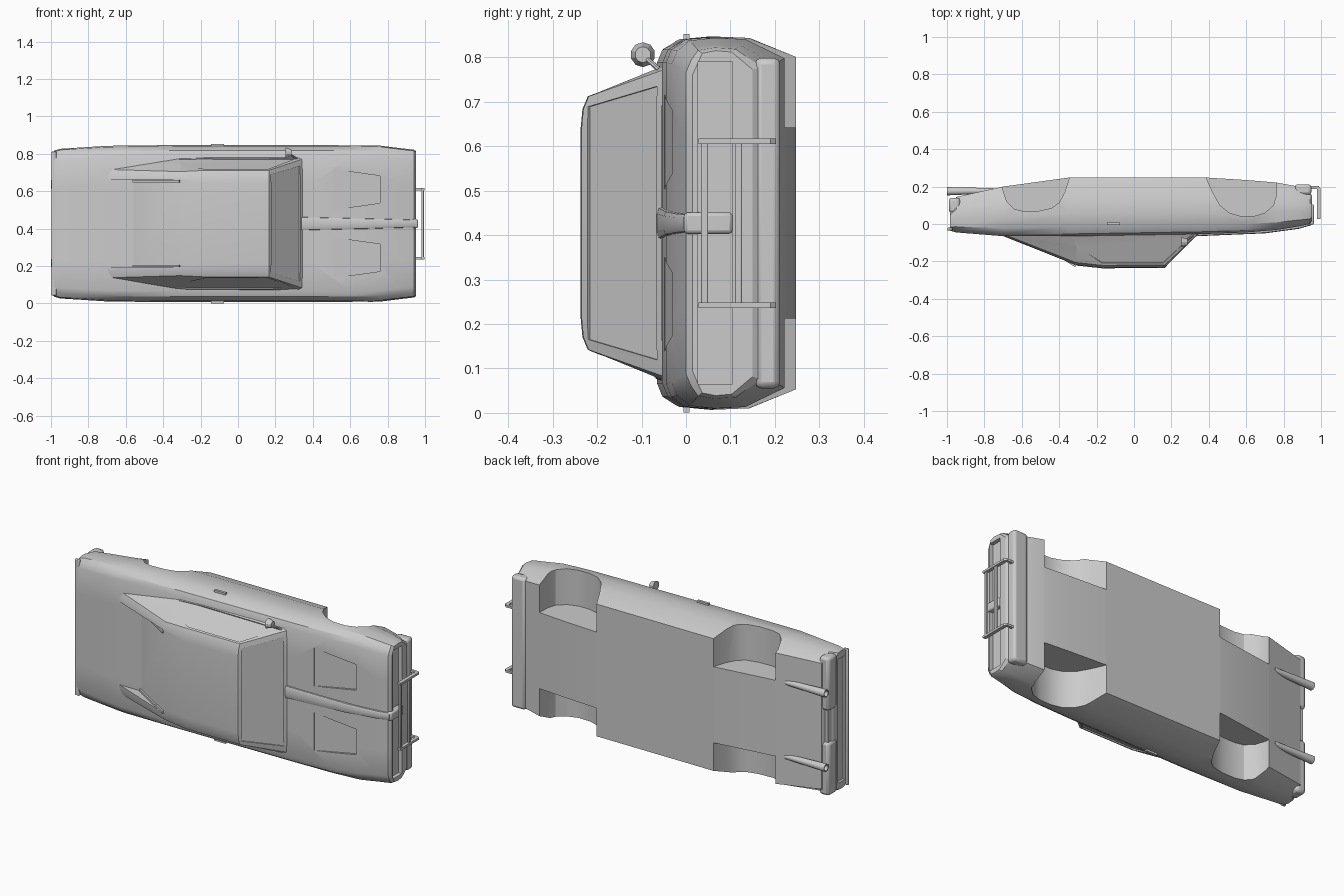
import bpy, bmesh, math
from mathutils import Vector

if "Cube" in bpy.data.objects:
    bpy.data.objects.remove(bpy.data.objects["Cube"])

ZC = 0.427  # centre plane across the width of the car (car lies on its side)


def finish(name, bm):
    bmesh.ops.recalc_face_normals(bm, faces=bm.faces)
    me = bpy.data.meshes.new(name)
    bm.to_mesh(me)
    bm.free()
    ob = bpy.data.objects.new(name, me)
    bpy.context.collection.objects.link(ob)
    return ob


def loft(name, sections):
    """Sections are (x, [(y, half width)...]) mirrored across the centre plane."""
    bm = bmesh.new()
    rings = []
    for x, half in sections:
        pts = [(y, ZC + w) for y, w in half] + [(y, ZC - w) for y, w in reversed(half)]
        rings.append([bm.verts.new((x, y, z)) for y, z in pts])
    n = len(rings[0])
    for a, b in zip(rings, rings[1:]):
        for i in range(n):
            j = (i + 1) % n
            bm.faces.new((a[i], a[j], b[j], b[i]))
    bm.faces.new(rings[0])
    bm.faces.new(rings[-1])
    return finish(name, bm)


def prism(name, pts, vec):
    """Extrude a polygon of 3D points along a vector."""
    bm = bmesh.new()
    a = [bm.verts.new(p) for p in pts]
    b = [bm.verts.new(Vector(p) + Vector(vec)) for p in pts]
    bm.faces.new(a)
    bm.faces.new(b)
    for i in range(len(a)):
        j = (i + 1) % len(a)
        bm.faces.new((a[i], a[j], b[j], b[i]))
    return finish(name, bm)


def recess(name, pts, depth):
    """Cutter for a shallow window: a slab straddling the outline's own plane."""
    p = [Vector(q) for q in pts]
    n = (p[1] - p[0]).cross(p[2] - p[0]).normalized()
    if n.dot(p[0] - Vector((-0.05, 0, ZC))) < 0:
        n = -n
    return prism(name, [q - n * depth for q in p], n * (depth + 0.04))


def box(name, lo, hi, bevel=0):
    ob = prism(name, [(lo[0], lo[1], lo[2]), (hi[0], lo[1], lo[2]),
                      (hi[0], hi[1], lo[2]), (lo[0], hi[1], lo[2])], (0, 0, hi[2] - lo[2]))
    if bevel:
        m = ob.modifiers.new("bevel", 'BEVEL')
        m.width, m.segments = bevel, 2
    return ob


def tube(name, a, b, r1, r2, sides=12):
    a, b = Vector(a), Vector(b)
    bm = bmesh.new()
    bmesh.ops.create_cone(bm, cap_ends=True, segments=sides, radius1=r1, radius2=r2, depth=(b - a).length)
    ob = finish(name, bm)
    ob.rotation_euler = (b - a).to_track_quat('Z', 'Y').to_euler()
    ob.location = (a + b) / 2
    return ob


def cut(ob, cutters):
    bpy.context.view_layer.objects.active = ob
    for c in cutters:
        m = ob.modifiers.new("cut", 'BOOLEAN')
        m.operation, m.solver, m.object = 'DIFFERENCE', 'EXACT', c
        bpy.ops.object.modifier_apply(modifier=m.name)
        bpy.data.objects.remove(c)


# Lower body: x, top y, bottom y, half width
stations = [(-0.985, -0.035, 0.09, 0.39), (-0.95, -0.045, 0.145, 0.40), (-0.70, -0.065, 0.20, 0.416),
            (-0.35, -0.065, 0.248, 0.42), (0.39, -0.053, 0.248, 0.42), (0.60, -0.045, 0.235, 0.42),
            (0.76, -0.032, 0.222, 0.417), (0.88, -0.013, 0.20, 0.402), (0.94, 0.0, 0.17, 0.395),
            (0.952, 0.015, 0.15, 0.388)]
body = loft("body", [(x, [(t, 0.5 * w), (t, 0.86 * w), (t + 0.012, 0.93 * w), (t + 0.16 * (b - t), 0.985 * w),
                          (t + 0.38 * (b - t), w), (t + 0.65 * (b - t), 0.992 * w), (b, 0.89 * w)])
                     for x, t, b, w in stations])

# Wheel wells, hood scoops, grille and tail panel recesses
rear_arch = [(-0.705, 0.3), (-0.70, 0.18), (-0.68, 0.12), (-0.64, 0.08), (-0.59, 0.068),
             (-0.51, 0.07), (-0.44, 0.085), (-0.40, 0.115), (-0.37, 0.17), (-0.345, 0.25), (-0.345, 0.3)]
front_arch = [(0.385, 0.3), (0.385, 0.25), (0.42, 0.17), (0.46, 0.10), (0.51, 0.06), (0.57, 0.042),
              (0.64, 0.042), (0.70, 0.06), (0.745, 0.10), (0.76, 0.15), (0.765, 0.3)]
cutters = []
for s in (1, -1):
    for arch in (rear_arch, front_arch):
        cutters.append(prism("well_cutter", [(x, y, ZC + s * 0.215) for x, y in arch], (0, 0, s * 0.3)))
    cutters.append(prism("scoop_cutter", [(0.51, -0.047, ZC + s * 0.075), (0.51, -0.047, ZC + s * 0.29),
                                          (0.76, -0.017, ZC + s * 0.255), (0.76, -0.017, ZC + s * 0.11)],
                         (0, -0.1, 0)))
cutters.append(box("grille_cutter", (0.93, 0.027, ZC - 0.362), (1.1, 0.105, ZC + 0.362)))
cutters.append(box("tail_cutter", (-1.1, -0.015, ZC - 0.35), (-0.972, 0.05, ZC + 0.35)))
cut(body, cutters)

# Cabin with sloping rear pillars: x, top y, top half width, base half width
cab = [(-0.71, -0.062, 0.29, 0.33), (-0.31, -0.222, 0.278, 0.365), (-0.17, -0.237, 0.285, 0.366),
       (0.165, -0.235, 0.285, 0.366), (0.345, -0.055, 0.345, 0.362)]
cabin = loft("cabin", [(x, [(t, 0.75 * w), (t + 0.004, 0.9 * w), (min(t + 0.016, -0.05), w), (-0.03, b)])
                       for x, t, w, b in cab])

# Rear window notch, windscreen and side windows
cabin_cutters = [prism("rear_notch", [(-0.305, -0.222, ZC - 0.235), (-0.56, -0.064, ZC - 0.235),
                                      (-0.76, -0.058, ZC - 0.235), (-0.76, -0.3, ZC - 0.235),
                                      (-0.305, -0.3, ZC - 0.235)], (0, 0, 0.47)),
                 recess("screen", [(0.178, -0.222, ZC - 0.262), (0.178, -0.222, ZC + 0.262),
                                   (0.333, -0.067, ZC + 0.308), (0.333, -0.067, ZC - 0.308)], 0.009)]
for s in (1, -1):
    side = [(-0.38, -0.075), (-0.17, -0.208), (0.155, -0.208), (0.305, -0.068), (-0.22, -0.066)]
    cabin_cutters.append(recess("side_window",
                                [(x, y, ZC + s * (0.348 + (y + 0.066) * 0.43)) for x, y in side], 0.004))
cut(cabin, cabin_cutters)

# Rear window frame
slope = Vector((-0.25, 0.155, 0))
for z in (-0.233, 0.221):
    prism("rear_window_trim", [(-0.31, -0.222, ZC + z), (-0.56, -0.066, ZC + z), (-0.565, -0.074, ZC + z),
                               (-0.315, -0.23, ZC + z)], (0, 0, 0.012))

# Hood ridge and its nose
ridge = loft("hood_ridge", [(x, [(y, 0.5 * w), (y + 0.004, 0.8 * w), (y + 0.04, w)]) for x, y, w in
                            [(0.34, -0.065, 0.042), (0.70, -0.05, 0.032), (0.88, -0.026, 0.026),
                             (0.95, -0.006, 0.024)]])
box("nose_ridge", (0.925, -0.004, ZC - 0.024), (0.962, 0.105, ZC + 0.024), 0.008)

# Bumpers, tail lip and plate
box("front_bumper", (0.86, 0.155, ZC - 0.372), (0.948, 0.212, ZC + 0.372), 0.015)
box("tail_lip", (-0.997, -0.035, ZC - 0.385), (-0.97, -0.02, ZC + 0.385), 0.004)
for z0, z1 in ((-0.39, -0.09), (0.09, 0.39)):
    box("rear_bumper", (-0.99, 0.06, ZC + z0), (-0.93, 0.14, ZC + z1), 0.015)
box("rear_plate", (-0.98, 0.065, ZC - 0.09), (-0.94, 0.13, ZC + 0.09))

# Push bar: two bent arms with two cross rails
for z in (0.242, 0.611):
    prism("push_bar_arm", [(0.87, 0.188, z - 0.006), (0.978, 0.188, z - 0.006), (0.978, 0.028, z - 0.006),
                           (0.998, 0.028, z - 0.006), (0.998, 0.19, z - 0.006), (0.988, 0.202, z - 0.006),
                           (0.87, 0.202, z - 0.006)], (0, 0, 0.012))
for y in (0.042, 0.118):
    box("push_bar_rail", (0.98, y - 0.008, 0.242), (0.994, y + 0.008, 0.611), 0.003)

# Exhausts and side markers on both sides
for s in (1, -1):
    z = ZC + s * 0.21
    pipe = tube("exhaust", (-0.75, 0.178, z), (-1.0, 0.175, z), 0.014, 0.022, 16)
    cut(pipe, [tube("bore", (-0.95, 0.175, z), (-1.02, 0.175, z), 0.016, 0.016, 16)])
    box("side_marker", (-0.145, -0.006, ZC + s * 0.42 - 0.006), (-0.075, 0.008, ZC + s * 0.42 + 0.006))

# Door mirror on one side
tube("mirror_arm", (0.315, -0.06, 0.772), (0.27, -0.095, 0.803), 0.006, 0.006, 8)
tube("mirror_head", (0.286, -0.097, 0.806), (0.255, -0.097, 0.806), 0.018, 0.028, 10)

# Smooth shading with crisp edges
for ob in bpy.context.scene.objects:
    ob.select_set(True)
bpy.context.view_layer.objects.active = body
bpy.ops.object.shade_smooth_by_angle(angle=math.radians(30))
